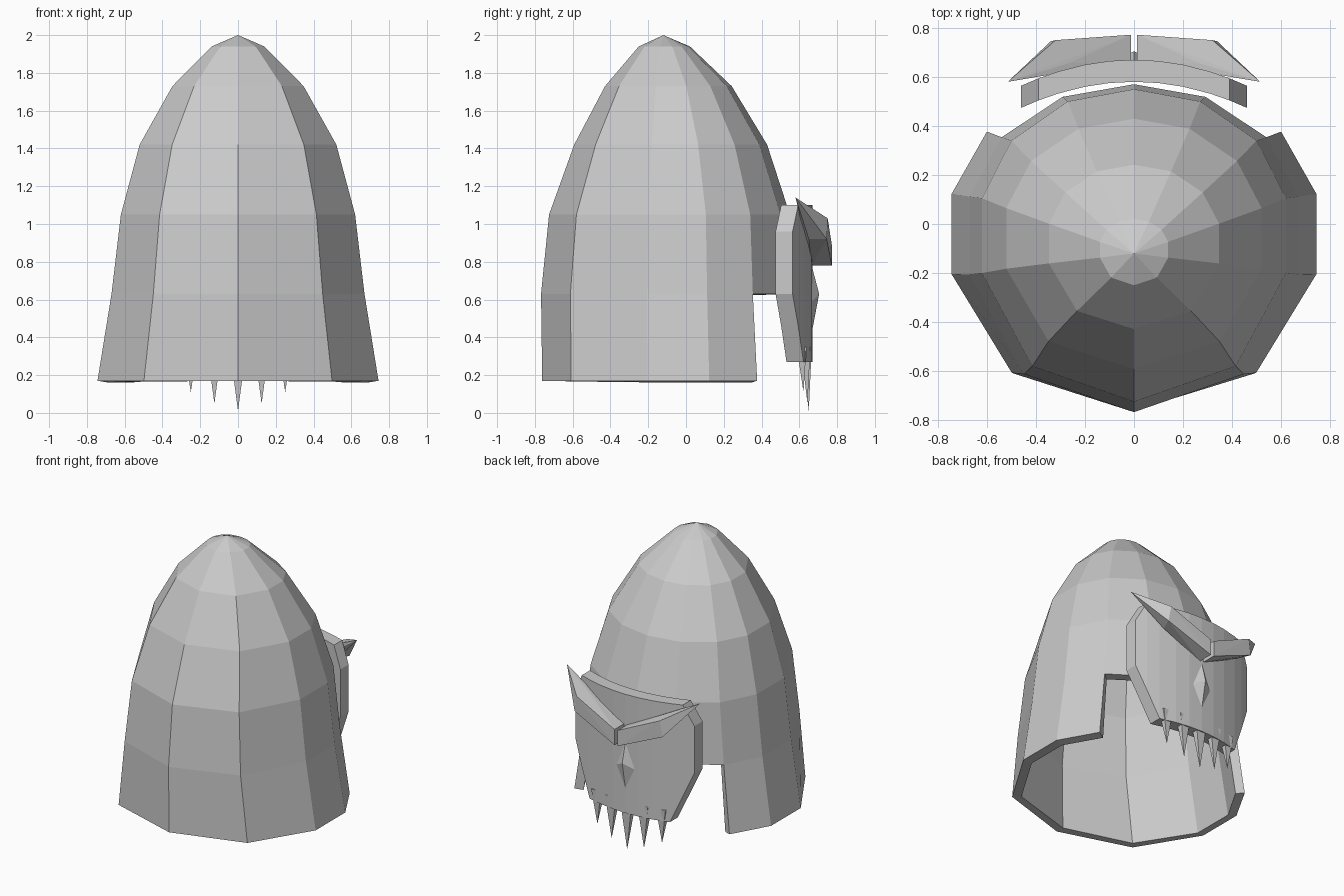
import bpy, bmesh

if "Cube" in bpy.data.objects:
    bpy.data.objects.remove(bpy.data.objects["Cube"], do_unlink=True)

grey = bpy.data.materials.new("plain grey")
grey.use_nodes = True
colour = (0.6, 0.6, 0.6, 1)
grey.diffuse_color = colour
grey.node_tree.nodes["Principled BSDF"].inputs["Base Color"].default_value = colour


def finish(name, bm):
    bmesh.ops.recalc_face_normals(bm, faces=bm.faces)
    mesh = bpy.data.meshes.new(name)
    bm.to_mesh(mesh)
    bm.free()
    mesh.materials.append(grey)
    obj = bpy.data.objects.new(name, mesh)
    bpy.context.collection.objects.link(obj)
    return obj


def hull(name, points):
    bm = bmesh.new()
    result = bmesh.ops.convex_hull(bm, input=[bm.verts.new(p) for p in points])
    loose = [v for v in bm.verts if not v.link_faces]
    bmesh.ops.delete(bm, geom=loose, context="VERTS")
    return finish(name, bm)


# Hood: one twelve-sided outline, scaled at each height about the crown axis
AXIS_Y = -0.12
half = [(0, -0.605), (0.415, -0.46), (0.62, -0.08), (0.62, 0.225),
        (0.5, 0.46), (0.27, 0.62), (0, 0.67)]
outline = half + [(-x, y) for x, y in half[5:0:-1]]
# height, sideways scale, front scale, back scale
levels = [(0.17, 1.2, 1.06, 1.08), (0.63, 1.08, 1.07, 1.03), (1.05, 1, 1, 1),
          (1.42, 0.84, 0.78, 0.82), (1.73, 0.56, 0.51, 0.54),
          (1.94, 0.225, 0.215, 0.21)]
bm = bmesh.new()
rings = [[bm.verts.new((x * sx, AXIS_Y + y * (front if y < 0 else back), z))
          for x, y in outline] for z, sx, front, back in levels]
apex = bm.verts.new((0, AXIS_Y, 2))
count = len(outline)
for i in range(count):
    j = (i + 1) % count
    for row, (low, high) in enumerate(zip(rings, rings[1:])):
        # The lowest row is left open behind the mask
        if row == 0 and 4 <= i <= 7:
            continue
        bm.faces.new((low[i], low[j], high[j], high[i]))
    bm.faces.new((rings[-1][i], rings[-1][j], apex))
bmesh.ops.delete(bm, geom=[v for v in bm.verts if not v.link_faces], context="VERTS")
hood = finish("hood", bm)
shell = hood.modifiers.new("thickness", "SOLIDIFY")
shell.thickness = 0.06
shell.offset = -1


# Mask: bowed plate with clipped corners and a tapering jaw
def bow(x, middle):
    return middle - 0.5 * x * x


side = [(0.1, 1.1, 0.27), (0.2, 1.1, 0.27), (0.31, 1.1, 0.27),
        (0.39, 1.1, 0.46), (0.46, 0.96, 0.63)]
columns = [(-x, t, b) for x, t, b in reversed(side)] + [(0, 1.1, 0.27)] + side
bm = bmesh.new()
strips = []
for x, top, bottom in columns:
    strips.append([bm.verts.new((x, bow(x, y), z))
                   for y, z in ((0.67, top), (0.67, bottom), (0.58, bottom), (0.58, top))])
for a, b in zip(strips, strips[1:]):
    for k in range(4):
        n = (k + 1) % 4
        bm.faces.new((a[k], a[n], b[n], b[k]))
bm.faces.new(strips[0])
bm.faces.new(strips[-1])
finish("mask", bm)

# Nose: low faceted ridge
hull("nose", [(0, 0.66, 0.8), (0, 0.705, 0.63), (0.09, 0.655, 0.58),
              (-0.09, 0.655, 0.58), (0, 0.665, 0.42), (0, 0.62, 0.6)])

# Brows: angled wedges rising to outward points
for s, label in ((1, "left"), (-1, "right")):
    inner = [(s * 0.012, y, z) for y in (0.665, 0.772) for z in (0.78, 0.89)]
    middle = [(s * x, y, z) for x, y, z in
              ((0.32, 0.75, 1.03), (0.34, 0.745, 0.92),
               (0.27, 0.655, 1.02), (0.3, 0.65, 0.92))]
    hull(label + "_brow", inner + middle + [(s * 0.515, 0.58, 1.14)])

# Teeth: a row of spikes, longest in the middle
for n, tip in zip(range(-2, 3), (0.11, 0.05, 0.01, 0.05, 0.11)):
    x = n * 0.125
    y = 0.64 - 0.45 * x * x
    width = 0.045 - 0.004 * abs(n)
    base = [(x + dx, y + dy, 0.35) for dx in (-width, width) for dy in (-0.026, 0.026)]
    hull("tooth_%d" % (n + 3), base + [(x, y + 0.01, tip)])
